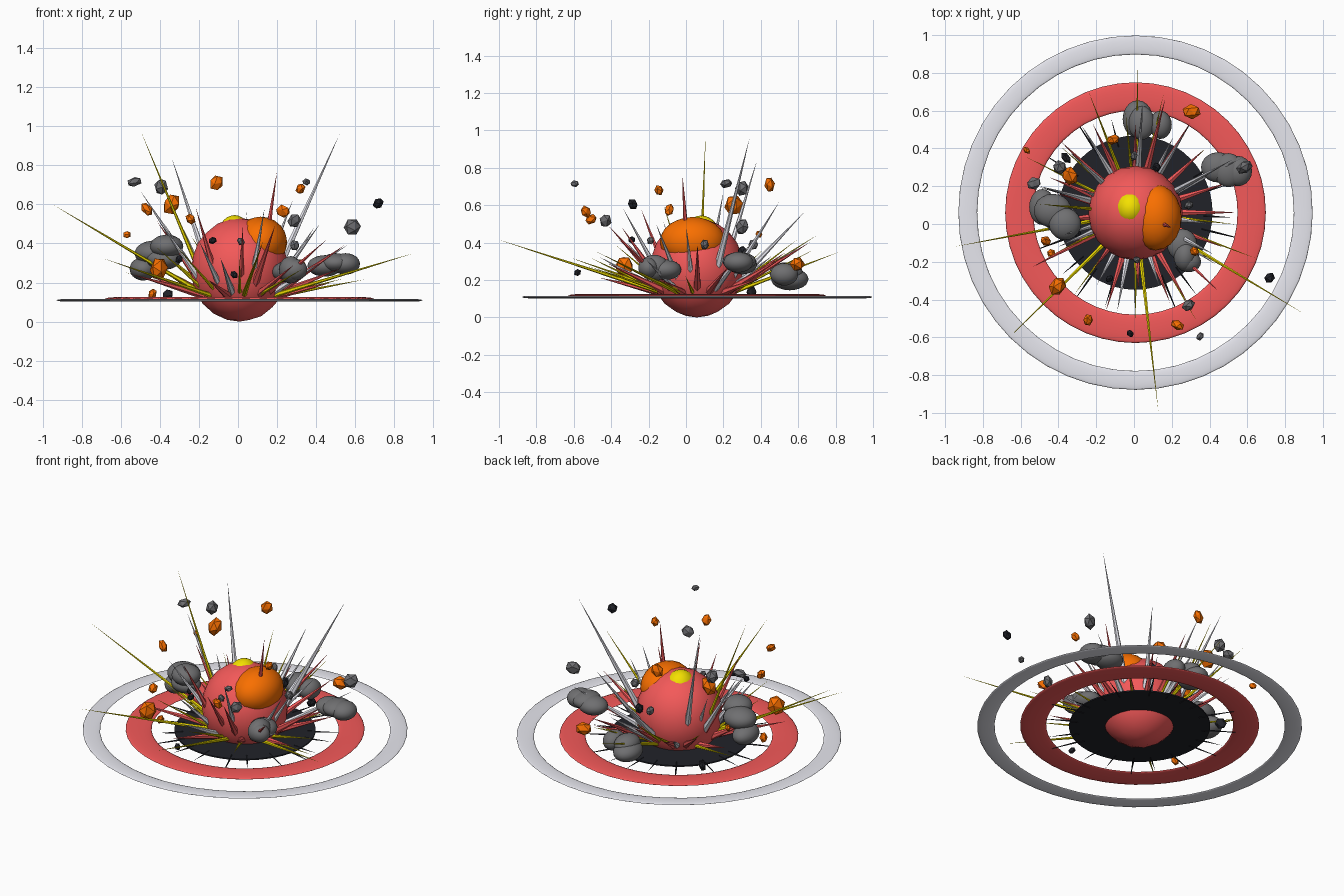
import bpy, math, random
from mathutils import Vector

if "Cube" in bpy.data.objects:
    bpy.data.objects.remove(bpy.data.objects["Cube"])

random.seed(4)
CX, CY, GZ = 0.008, 0.06, 0.11      # blast centre and ground height


def mat(name, r, g, b):
    m = bpy.data.materials.new(name)
    m.diffuse_color = (r, g, b, 1)
    m.use_nodes = True
    m.node_tree.nodes["Principled BSDF"].inputs["Base Color"].default_value = m.diffuse_color
    return m


RED = mat("red", .9, .1, .1)
ORANGE = mat("orange", .95, .16, .0)
YELLOW = mat("yellow", .9, .75, .0)
PALE = mat("pale", .8, .8, .86)
SMOKE = mat("smoke", .16, .16, .165)
GREY_STONE = mat("grey_stone", .15, .15, .16)
BLACK = mat("black", .015, .016, .022)


def finish(name, m, scale=None, smooth=False):
    o = bpy.context.object
    o.name = name
    o.data.materials.append(m)
    if scale:
        o.scale = scale
    if smooth:
        bpy.ops.object.shade_smooth()
    return o


def ball(name, loc, radii, m, sub=3):
    bpy.ops.mesh.primitive_ico_sphere_add(subdivisions=sub, radius=1, location=loc)
    return finish(name, m, radii, True)


def ring(name, z, major, minor, flat, m):
    bpy.ops.mesh.primitive_torus_add(location=(CX, CY, z), major_radius=major,
                                     minor_radius=minor, major_segments=48, minor_segments=10)
    return finish(name, m, (1, 1, flat), True)


def spike(name, base, tip, r, m, sides=6):
    base, tip = Vector(base), Vector(tip)
    d = tip - base
    bpy.ops.mesh.primitive_cone_add(vertices=sides, radius1=r, radius2=0, depth=d.length,
                                    location=(base + tip) / 2,
                                    rotation=d.to_track_quat('Z', 'Y').to_euler())
    return finish(name, m)


def burst_spike(name, tip, r, m, start=.15):
    # base sits on a small circle around the blast centre, below the tip
    a = math.atan2(tip[1] - CY, tip[0] - CX)
    spike(name, (CX + start * math.cos(a), CY + start * math.sin(a), GZ + .01), tip, r, m)


# Fireball
ball("fireball", (CX, CY - .002, .265), (.25, .25, .265), RED)
ball("fireball_flare", (.115, .035, .405), (.137, .175, .132), ORANGE)
ball("fireball_core", (-.018, .082, .445), (.085, .095, .1), YELLOW)

# Scorched ground and shock rings
bpy.ops.mesh.primitive_cylinder_add(vertices=48, radius=.408, depth=.008, location=(CX, CY, GZ))
finish("scorch_disc", BLACK)
ring("inner_shock_ring", .116, .615, .075, .13, RED)
ring("outer_shock_ring", .109, .888, .05, .14, PALE)

# Thin scorch rays on the ground
for i in range(20):
    a = math.tau * (i + random.uniform(-.3, .3)) / 20
    r = random.uniform(.5, .66)
    c, s = math.cos(a), math.sin(a)
    spike("scorch_ray", (CX + .36 * c, CY + .36 * s, GZ), (CX + r * c, CY + r * s, GZ), .007, BLACK, 4)

# Long sparks
for tip in [(-.95, -.12, .6), (-.5, .105, .98), (.9, -.475, .35), (.13, -1, .415),
            (.02, .82, .35), (-.68, -.62, .32), (-.24, .7, .44)]:
    burst_spike("long_spark", tip, .014, YELLOW)
for tip in [(.52, .34, .96), (-.34, .38, .84), (-.4, -.12, .51), (.045, .63, .56),
            (.42, -.16, .5), (-.5, .2, .67), (.28, .5, .62)]:
    burst_spike("long_shard", tip, .024, PALE)
burst_spike("tall_flame", (.2, -.02, .77), .03, RED, .1)

# Shorter flames, shards and sparks all the way round
for name, m, n, r, low, high in [("flame", RED, 19, .025, 12, 62),
                                 ("shard", PALE, 11, .022, 25, 60),
                                 ("spark", YELLOW, 11, .012, 8, 38)]:
    for i in range(n):
        a = math.tau * (i + random.uniform(-.4, .4)) / n
        e = math.radians(random.uniform(low, high))
        l = random.uniform(.4, .6)
        h = .1 + l * math.cos(e)
        burst_spike(name, (CX + h * math.cos(a), CY + h * math.sin(a), GZ + l * math.sin(e)), r, m)

# Smoke puffs
for x, y, z, rx, ry, rz in [
        (-.365, 0, .385, .085, .085, .06), (-.43, .07, .35, .1, .09, .065), (-.485, .09, .27, .07, .095, .06),
        (-.38, .02, .32, .09, .08, .055),
        (.27, -.17, .265, .06, .08, .07), (.255, -.11, .255, .08, .085, .055), (.29, -.2, .265, .065, .055, .055),
        (.55, .28, .295, .075, .08, .055), (.445, .3, .285, .09, .08, .055), (.5, .285, .3, .08, .09, .05),
        (.02, .555, .205, .08, .1, .06), (.04, .535, .24, .07, .09, .055), (.14, .525, .23, .06, .075, .06)]:
    ball("smoke_puff", (x, y, z), (rx, ry, rz), SMOKE)

# Flying debris
DEBRIS = [(ORANGE, [(-.34, .255, .6, .055), (-.11, .447, .71, .04), (-.467, -.09, .575, .037),
                    (.23, -.535, .565, .037), (-.243, -.508, .525, .031), (.32, -.145, .68, .028),
                    (.305, .595, .285, .047), (-.405, -.33, .27, .057), (-.568, .39, .445, .022),
                    (-.438, -.155, .14, .03)]),
          (GREY_STONE, [(-.53, .215, .715, .038), (-.393, .3, .69, .04), (.585, .3, .485, .045),
                        (.288, -.43, .517, .038), (.29, .1, .39, .027), (.35, -.595, .715, .023),
                        (0, .36, .39, .028), (.015, -.19, .41, .022)]),
          (BLACK, [(.718, -.285, .605, .03), (-.02, -.58, .24, .022), (-.3, -.05, .32, .025),
                   (-.36, .35, .135, .033), (.12, .3, .35, .032), (-.13, -.29, .415, .022)])]
for m, chunks in DEBRIS:
    for x, y, z, r in chunks:
        bpy.ops.mesh.primitive_ico_sphere_add(
            subdivisions=1, radius=r, location=(x, y, z),
            rotation=[random.uniform(0, 3) for _ in range(3)])
        finish("debris_chunk", m, (1.1, random.uniform(.6, 1), random.uniform(.7, 1.05)))
